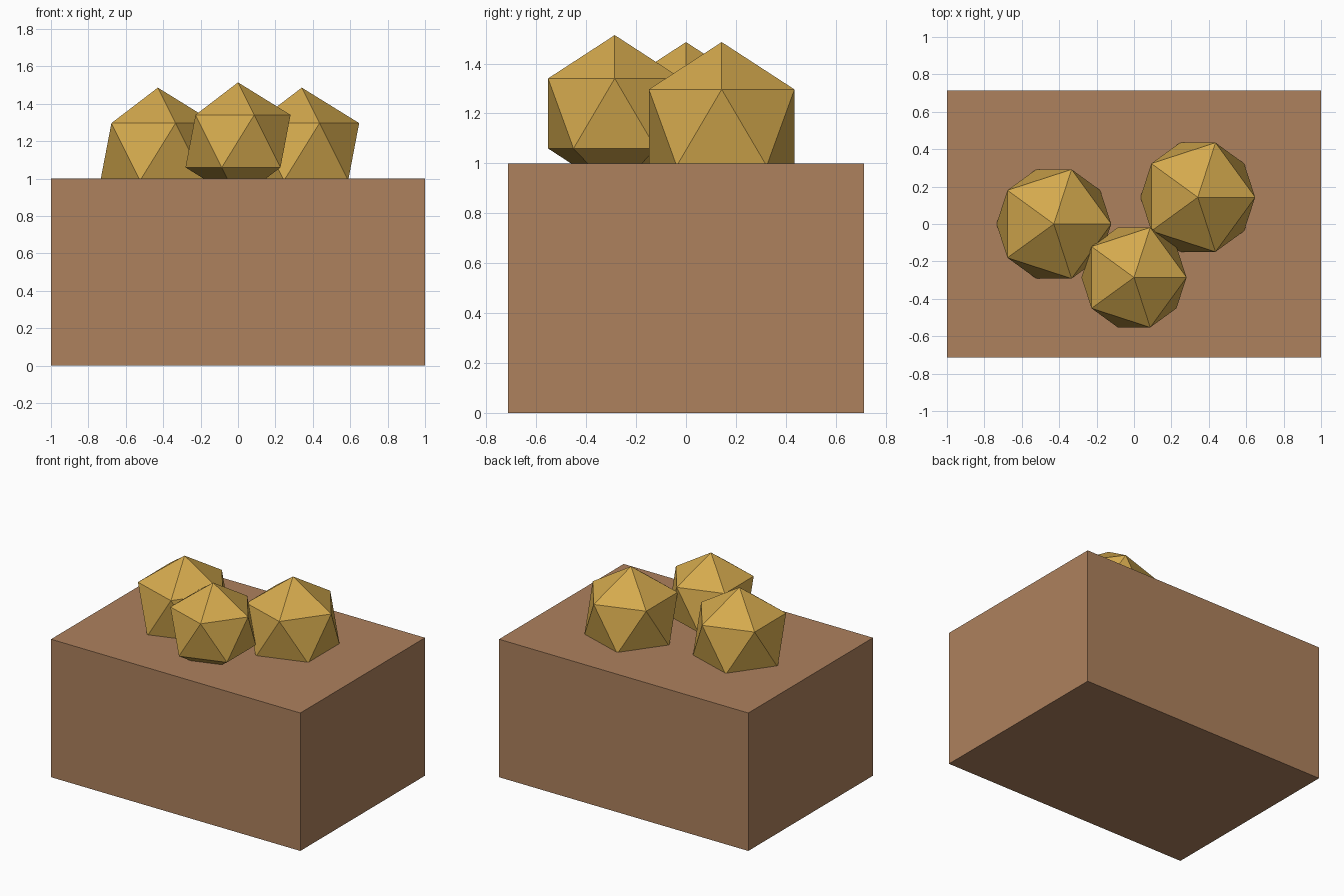
import bpy

if "Cube" in bpy.data.objects:
    bpy.data.objects.remove(bpy.data.objects["Cube"])


def flat_material(name, rgb):
    mat = bpy.data.materials.new(name)
    mat.diffuse_color = (*rgb, 1.0)
    mat.use_nodes = True
    mat.node_tree.nodes["Principled BSDF"].inputs["Base Color"].default_value = mat.diffuse_color
    return mat


brown = flat_material("crate brown", (0.42, 0.22, 0.11))
gold = flat_material("gold", (0.66, 0.40, 0.075))

# Solid crate standing on the ground
bpy.ops.mesh.primitive_cube_add(size=1, location=(0, 0, 0.5))
crate = bpy.context.object
crate.name = "crate"
crate.scale = (2.0, 1.4286, 1.0)
bpy.ops.object.transform_apply(location=False, rotation=False, scale=True)
crate.data.materials.append(brown)

# Low-poly nuggets, partly sunk into the crate top
nuggets = [
    ("nugget_left", 0.343, (-0.4286, 0.0, 1.143)),
    ("nugget_right", 0.343, (0.341, 0.143, 1.143)),
    ("nugget_front", 0.314, (0.0, -0.2857, 1.2)),
]
for name, radius, centre in nuggets:
    bpy.ops.mesh.primitive_ico_sphere_add(subdivisions=1, radius=radius, location=centre)
    nugget = bpy.context.object
    nugget.name = name
    nugget.data.materials.append(gold)
